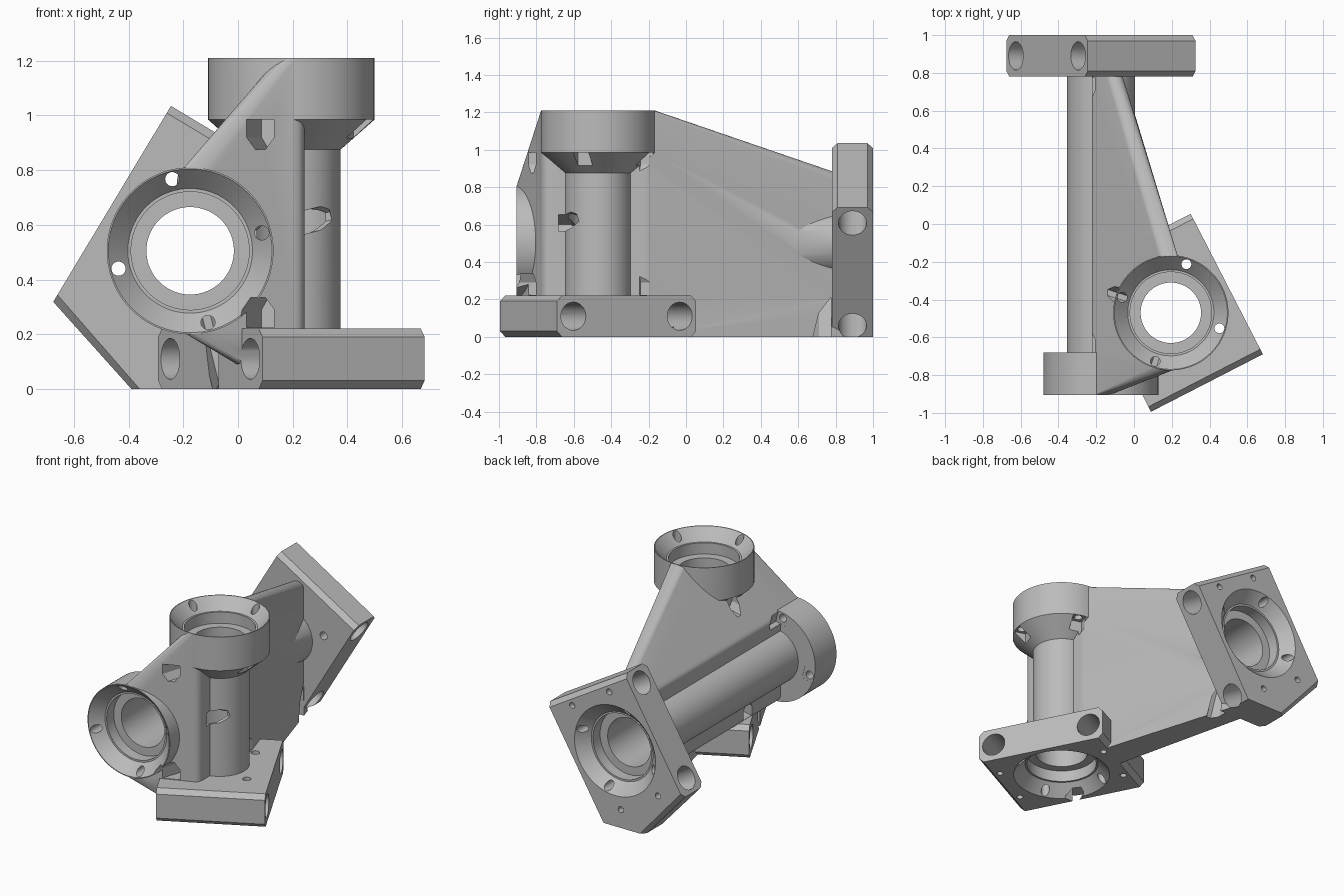
import bpy, bmesh, math
from mathutils import Matrix, Vector

cube = bpy.data.objects.get("Cube")
if cube:
    bpy.data.objects.remove(cube)

grey = bpy.data.materials.new("plain_grey")
grey.use_nodes = True
grey.diffuse_color = (0.5, 0.5, 0.5, 1)
grey.node_tree.nodes["Principled BSDF"].inputs["Base Color"].default_value = (0.5, 0.5, 0.5, 1)

PLATE = 0.22
AX, AY = 0.195, -0.47      # upright tube axis
BX, BZ = -0.175, 0.505     # level tube axis


def make(name, bm):
    bmesh.ops.recalc_face_normals(bm, faces=bm.faces)
    mesh = bpy.data.meshes.new(name)
    bm.to_mesh(mesh)
    bm.free()
    obj = bpy.data.objects.new(name, mesh)
    bpy.context.collection.objects.link(obj)
    return obj


def frame(origin, u, n):
    """Local x = plate length, local z = depth into the part."""
    u, n = Vector(u).normalized(), Vector(n)
    m = Matrix((u, n.cross(u), n)).transposed().to_4x4()
    m.translation = origin
    return m


def lathe(name, profile, m, seg=72):
    """Closed solid of revolution from (radius, depth) points."""
    bm = bmesh.new()
    rings = []
    for r, d in profile:
        rings.append([bm.verts.new(m @ Vector((r * math.cos(a), r * math.sin(a), d)))
                      for a in (2 * math.pi * i / seg for i in range(seg))])
    for lo, hi in zip(rings, rings[1:]):
        for i in range(seg):
            j = (i + 1) % seg
            bm.faces.new((lo[i], lo[j], hi[j], hi[i]))
    bm.faces.new(rings[0])
    bm.faces.new(rings[-1])
    return make(name, bm)


def hull(name, points):
    bm = bmesh.new()
    for p in points:
        bm.verts.new(p)
    res = bmesh.ops.convex_hull(bm, input=bm.verts)
    junk = {g for g in res["geom_interior"] + res["geom_unused"] if isinstance(g, bmesh.types.BMVert)}
    bmesh.ops.delete(bm, geom=list(junk), context="VERTS")
    bmesh.ops.dissolve_limit(bm, angle_limit=0.005, verts=bm.verts, edges=bm.edges)
    return make(name, bm)


def prism(name, outline, m):
    """Convex prism: outline gives two 3D end points per corner."""
    return hull(name, [m @ Vector(p) for p in outline])


def combine(base, tool, operation):
    mod = base.modifiers.new("bool", "BOOLEAN")
    mod.operation, mod.object, mod.solver = operation, tool, "EXACT"
    bpy.context.view_layer.objects.active = base
    bpy.ops.object.modifier_apply(modifier=mod.name)
    bpy.data.objects.remove(tool)


# Four tube ends: two plates and two collars
UA, UB = (-0.457, 0.889, 0), (0.515, 0, 0.857)
base_end = frame((AX, AY, 0), UA, (0, 0, 1))
top_end = frame((AX, AY, 1.21), UA, (0, 0, -1))
front_end = frame((BX, -0.905, BZ), UB, (0, 1, 0))
back_end = frame((BX, 1.0, BZ), UB, (0, -1, 0))


def plate_points(m, u=0.418, v=0.333, c=0.03):
    section = [(s * a, d) for s in (-1, 1)
               for a, d in ((u - c, 0), (u, c), (u, PLATE - c), (u - c, PLATE))]
    return [m @ Vector((a, w, d)) for a, d in section for w in (-v, v)]


# Tubes, collars and plates
solids = [
    lathe("upright_tube", [(0.305, 0), (0.305, 0.225), (0.18, 0.335), (0.18, 1.2)], top_end),
    lathe("level_tube", [(0.18, 0.1), (0.18, 1.85)], front_end),
    lathe("front_collar", [(0.305, 0), (0.305, 0.225)], front_end),
    hull("base_plate", plate_points(base_end)),
]
foot = [(-0.39, 0.81, 0), (-0.39, 0.97, 0), (-0.36, 0.78, 0), (-0.36, 1, 0), (-0.09, 0.78, 0), (-0.09, 1, 0)]
back = [Vector((p.x, p.y, max(p.z, 0))) for p in plate_points(back_end)]
solids.append(hull("back_plate", back + [Vector(p) for p in foot]))

# Web: rounded slab edges on each tube axis, stretched together
R, SPREAD = 0.048, 0.257
circle = [(R * math.cos(i * math.pi / 12), R * math.sin(i * math.pi / 12)) for i in range(24)]
upright = [Vector((AX + x, AY + s * SPREAD + y, z)) for x, y in circle for s in (-1, 1) for z in (0, 1.209)]
level = [Vector((BX + x, y, BZ + s * SPREAD + z)) for x, z in circle for s in (-1, 1) for y in (-0.904, 0.999)]
solids.append(hull("web", upright + level))
web_foot = [p for p in upright if p.z < 0.1] + [p for p in level if p.z < BZ and p.y > 0]
web_foot += [Vector((x, 0.99, 0)) for x in (-0.26, -0.12)]
solids.append(hull("web_foot", web_foot))

body = solids[0]
body.name = "tube_bracket"
for part in solids[1:]:
    combine(body, part, "UNION")

# Cutters: through bores
cutters = [lathe("bore", [(0.16, -0.05), (0.16, 1.3)], top_end),
           lathe("bore", [(0.16, -0.05), (0.16, 2.0)], front_end)]

for m, is_plate in ((base_end, True), (top_end, False), (front_end, False), (back_end, True)):
    # flared seat
    cutters.append(lathe("seat", [(0.309, -0.01), (0.228, 0.075), (0.216, 0.075), (0.216, 0.15)], m))
    for k in range(4):
        turn = m @ Matrix.Rotation(math.radians(45 + 90 * k), 4, "Z")
        # screw hole
        cutters.append(lathe("screw_hole", [(0.026, -0.02), (0.026, 0.26)],
                             turn @ Matrix.Translation((0.27, 0, 0)), 24))
        # pointed pocket open to the outside
        house = [(-0.042, 0.224), (0.042, 0.224), (0.042, 0.29), (0.015, 0.335), (-0.015, 0.335), (-0.042, 0.29)]
        cutters.append(prism("pocket", [(r, w, d) for r in (0.225, 0.53) for w, d in house], turn))
    if is_plate:
        for u in (-1, 1):
            # cross bore through the plate
            across = m @ Matrix.Translation((u * 0.32, -0.45, PLATE / 2)) @ Matrix.Rotation(-math.pi / 2, 4, "X")
            cutters.append(lathe("cross_bore", [(0.075, 0), (0.075, 0.9)], across, 48))
            for v in (-1, 1):
                cutters.append(lathe("pin_hole", [(0.02, -0.02), (0.02, 0.08)],
                                     m @ Matrix.Translation((u * 0.35, v * 0.16, 0)), 20))

for tool in cutters:
    combine(body, tool, "DIFFERENCE")

# Finish
body.data.materials.clear()
body.data.materials.append(grey)
for poly in body.data.polygons:
    poly.material_index = 0
bpy.ops.object.select_all(action="DESELECT")
body.select_set(True)
bpy.context.view_layer.objects.active = body
bpy.ops.object.shade_smooth_by_angle(angle=math.radians(25))
